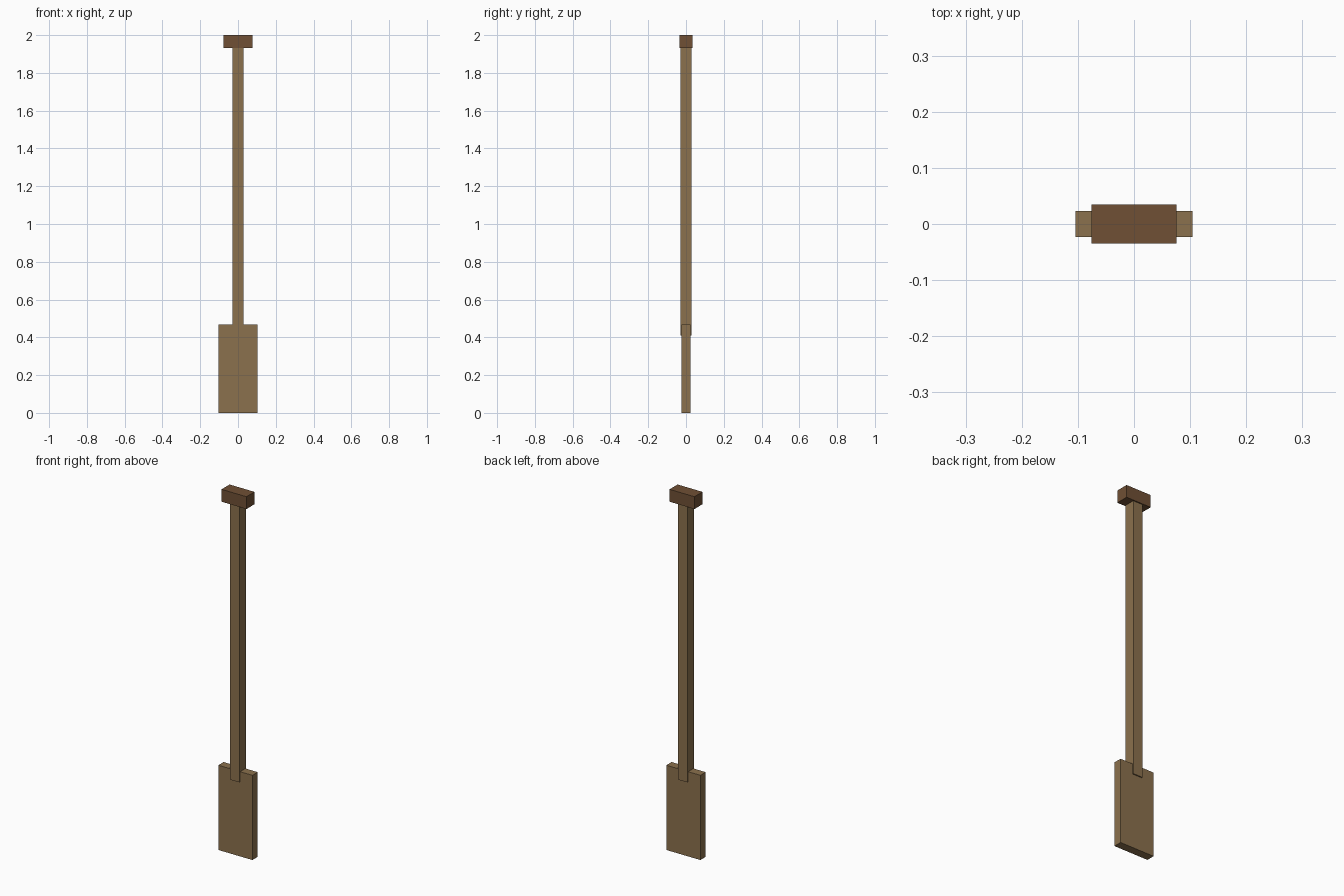
import bpy

if "Cube" in bpy.data.objects:
    bpy.data.objects.remove(bpy.data.objects["Cube"])


def material(name, rgb):
    mat = bpy.data.materials.new(name)
    mat.diffuse_color = (*rgb, 1.0)
    mat.use_nodes = True
    mat.node_tree.nodes["Principled BSDF"].inputs["Base Color"].default_value = mat.diffuse_color
    return mat


def box(name, width, depth, z0, z1, mat):
    """Box centred on x = y = 0, spanning z0 to z1."""
    bpy.ops.mesh.primitive_cube_add(size=1, location=(0, 0, (z0 + z1) / 2))
    obj = bpy.context.object
    obj.name = name
    obj.scale = (width, depth, z1 - z0)
    bpy.ops.object.transform_apply(location=False, rotation=False, scale=True)
    obj.data.materials.append(mat)
    return obj


wood = material("wood", (0.26, 0.165, 0.075))
dark_wood = material("dark_wood", (0.16, 0.08, 0.035))

# Flat paddle blade at the bottom
box("blade", 0.208, 0.046, 0.0, 0.467, wood)
# Square shaft, lapping over the top of the blade
box("shaft", 0.058, 0.058, 0.41, 1.94, wood)
# Crosswise hand grip on top
box("grip", 0.152, 0.07, 1.932, 2.0, dark_wood)
